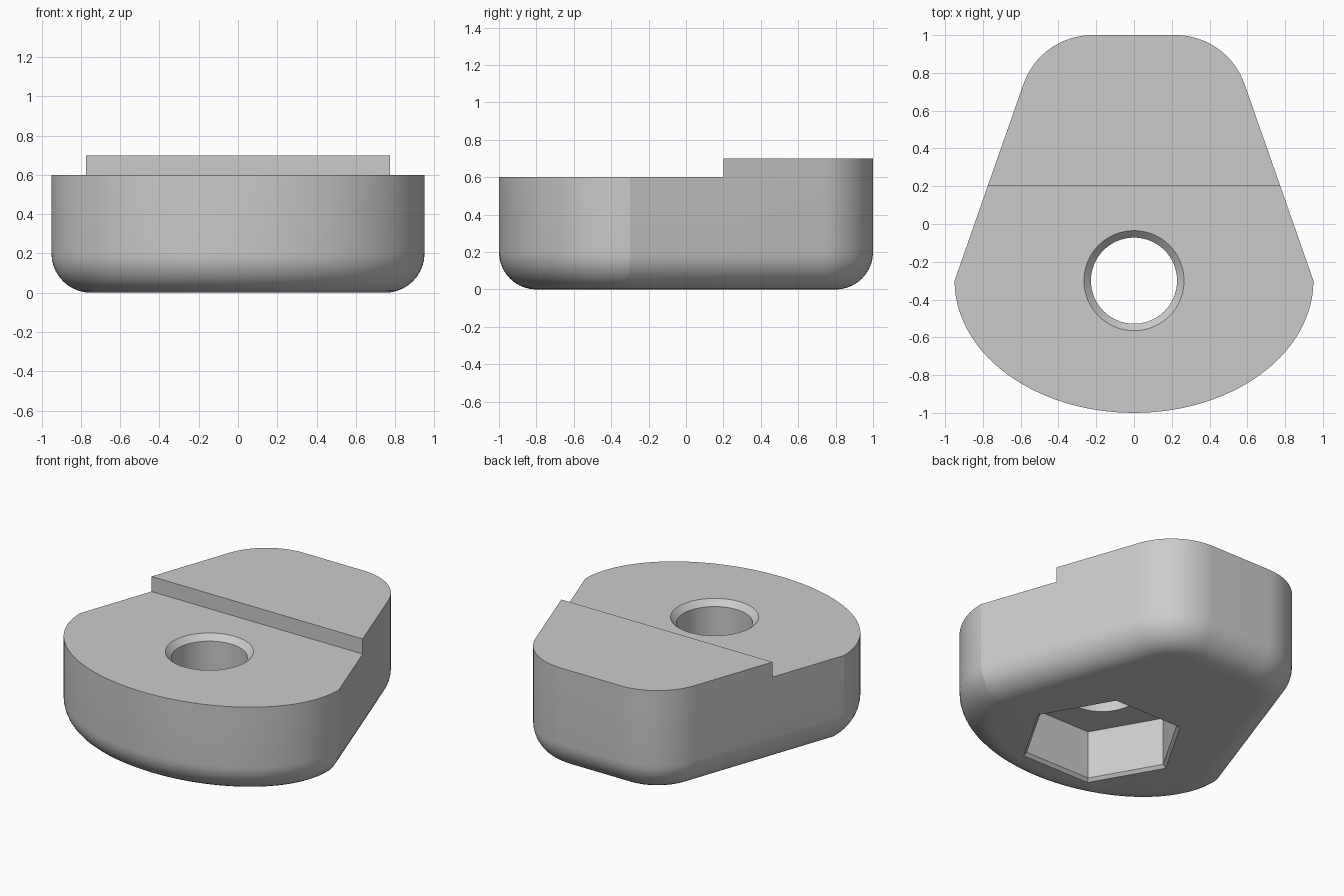
import bpy, bmesh
from math import sin, cos, pi, radians, atan
from mathutils import Vector

if "Cube" in bpy.data.objects:
    bpy.data.objects.remove(bpy.data.objects["Cube"], do_unlink=True)

grey = bpy.data.materials.new("satin_grey")
colour = (0.6, 0.6, 0.6, 1)
grey.diffuse_color = colour
grey.use_nodes = True
grey.node_tree.nodes["Principled BSDF"].inputs["Base Color"].default_value = colour

AXIS_Y = -0.3
TOP, LEDGE, FILLET = 0.7, 0.6, 0.2
bm = bmesh.new()


def ring(points, z):
    return [bm.verts.new((p.x, p.y, z)) for p in points]


def skin(a, b, closed=True):
    """Quads between two rings; normals point out when a is below b."""
    n = len(a)
    for i in range(n if closed else n - 1):
        j = (i + 1) % n
        bm.faces.new((a[i], a[j], b[j], b[i]))


def fill(outer, hole, facing):
    """Flat face between an outer loop and a hole, facing up (1) or down (-1)."""
    edges = [bm.edges.get((loop[i - 1], loop[i]))
             for loop in (outer, hole) for i in range(len(loop))]
    made = bmesh.ops.triangle_fill(bm, use_beauty=True, edges=edges)
    for face in made["geom"]:
        if isinstance(face, bmesh.types.BMFace):
            face.normal_update()
            if face.normal.z * facing < 0:
                face.normal_flip()


def inset(points, d):
    """Move a counter-clockwise outline inwards by d with mitred corners."""
    def normal(a, b):
        e = (b - a).normalized()
        return Vector((-e.y, e.x))
    out = []
    for i, p in enumerate(points):
        n1 = normal(points[i - 1], p)
        n2 = normal(p, points[(i + 1) % len(points)])
        out.append(p + (n1 + n2) * d / (1 + n1.dot(n2)))
    return out


def polygon(radius, sides):
    """Regular polygon around the bolt axis."""
    return [Vector((radius * cos(2 * pi * i / sides), AXIS_Y + radius * sin(2 * pi * i / sides)))
            for i in range(sides)]


# Outline: half-ellipse front, tapered sides, rounded back corners
half = []
for i in range(29):
    a = -pi / 2 + pi / 2 * i / 28
    half.append(Vector((0.95 * cos(a), AXIS_Y + 0.7 * sin(a))))
step = len(half)
half.append(Vector((0.775, 0.2)))
side = atan(0.35)
corner = 0.387
for i in range(17):
    a = side + (pi / 2 - side) * i / 16
    half.append(Vector((0.22 + corner * cos(a), 1 - corner + corner * sin(a))))
outline = half + [Vector((-p.x, p.y)) for p in reversed(half[1:])]
step_end = len(outline) - step

# Outer wall with a rounded lower edge
rings = []
for i in range(11):
    a = pi / 2 * i / 10
    rings.append(ring(inset(outline, FILLET * (1 - sin(a))), FILLET * (1 - cos(a))))
rim = ring(outline, LEDGE)
rings.append(rim)
for low, high in zip(rings, rings[1:]):
    skin(low, high)

# Raised back half with its step face
back_low = rim[step:step_end + 1]
back_high = ring(outline[step:step_end + 1], TOP)
skin(back_low, back_high, closed=False)
bm.faces.new(back_high)
bm.faces.new((back_low[-1], back_low[0], back_high[0], back_high[-1]))

# Bolt hole with a chamfered mouth
bore, chamfer, pocket_depth = 0.228, 0.037, 0.34
mouth = ring(polygon(bore + chamfer, 64), LEDGE)
neck = ring(polygon(bore, 64), LEDGE - chamfer)
bore_end = ring(polygon(bore, 64), pocket_depth)
skin(mouth, neck)
skin(neck, bore_end)

# Hexagonal nut pocket, slightly flared at its opening
ceiling = ring(polygon(0.48, 6), pocket_depth)
flare = ring(polygon(0.48, 6), 0.02)
opening = ring(polygon(0.5, 6), 0)
skin(ceiling, flare)
skin(flare, opening)

# Flat faces around the openings
fill(rim[step_end:] + rim[:step + 1], mouth, 1)
fill(ceiling, bore_end, -1)
fill(rings[0], opening, -1)

mesh = bpy.data.meshes.new("clamp_block")
bm.to_mesh(mesh)
bm.free()
mesh.materials.append(grey)
body = bpy.data.objects.new("clamp_block", mesh)
bpy.context.collection.objects.link(body)

# Smooth curved walls, crisp edges
bpy.ops.object.select_all(action='DESELECT')
body.select_set(True)
bpy.context.view_layer.objects.active = body
bpy.ops.object.shade_smooth_by_angle(angle=radians(15))
